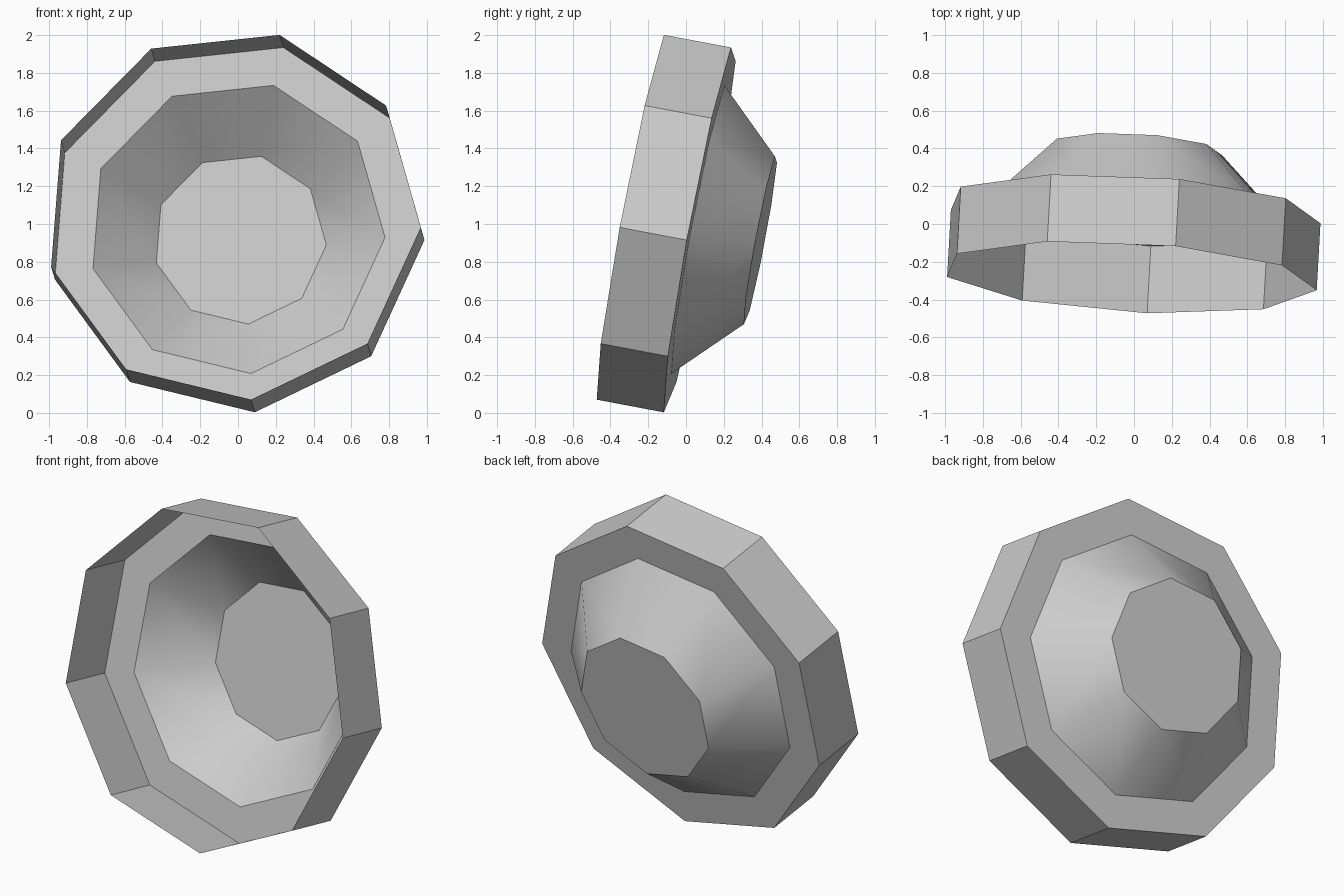
import bpy
import bmesh
from math import cos, sin, radians, tau
from mathutils import Matrix, Vector

cube = bpy.data.objects.get("Cube")
if cube:
    bpy.data.objects.remove(cube, do_unlink=True)

SIDES = 9
PHASE = radians(75.6)

grey = bpy.data.materials.new("light_grey")
grey.use_nodes = True
colour = (0.6, 0.6, 0.6, 1)
grey.diffuse_color = colour
grey.node_tree.nodes["Principled BSDF"].inputs["Base Color"].default_value = colour

# Tilted frame: local z points out of the open front, origin at the front rim
front = -Vector((0.055, 0.981, -0.185)).normalized()
across = Vector((1, 0, 0))
across = (across - front * across.dot(front)).normalized()
up = front.cross(across)
frame = Matrix((across, up, front)).transposed().to_4x4()
frame.translation = Vector((-0.028, -0.283, 1.047))


def add_ring(bm, radius, depth):
    """One nine-sided loop of vertices at a depth behind the front rim."""
    loop = []
    for i in range(SIDES):
        a = PHASE + tau * i / SIDES
        loop.append(bm.verts.new(frame @ Vector((radius * cos(a), radius * sin(a), -depth))))
    return loop


def build(name, *rings, smooth=False):
    """Skin a pair of rings, or fill a single ring."""
    bm = bmesh.new()
    loops = [add_ring(bm, r, d) for r, d in rings]
    if len(loops) == 1:
        bm.faces.new(loops[0][::-1])
    else:
        a, b = loops
        for i in range(SIDES):
            j = (i + 1) % SIDES
            bm.faces.new((a[i], b[i], b[j], a[j]))
    for face in bm.faces:
        face.smooth = smooth
    mesh = bpy.data.meshes.new(name)
    bm.to_mesh(mesh)
    bm.free()
    mesh.materials.append(grey)
    obj = bpy.data.objects.new(name, mesh)
    bpy.context.collection.objects.link(obj)
    return obj


rim = (1.0, 0.0)
back_edge = (1.0, 0.362)
bowl_mouth = (0.79, 0.362)
bowl_base = (0.46, 0.69)

# Open-fronted band, flat back flange, smooth tapering bowl and its floor
build("outer_band", rim, back_edge)
build("back_flange", back_edge, bowl_mouth)
build("tapered_bowl", bowl_mouth, bowl_base, smooth=True)
build("bowl_floor", bowl_base)
